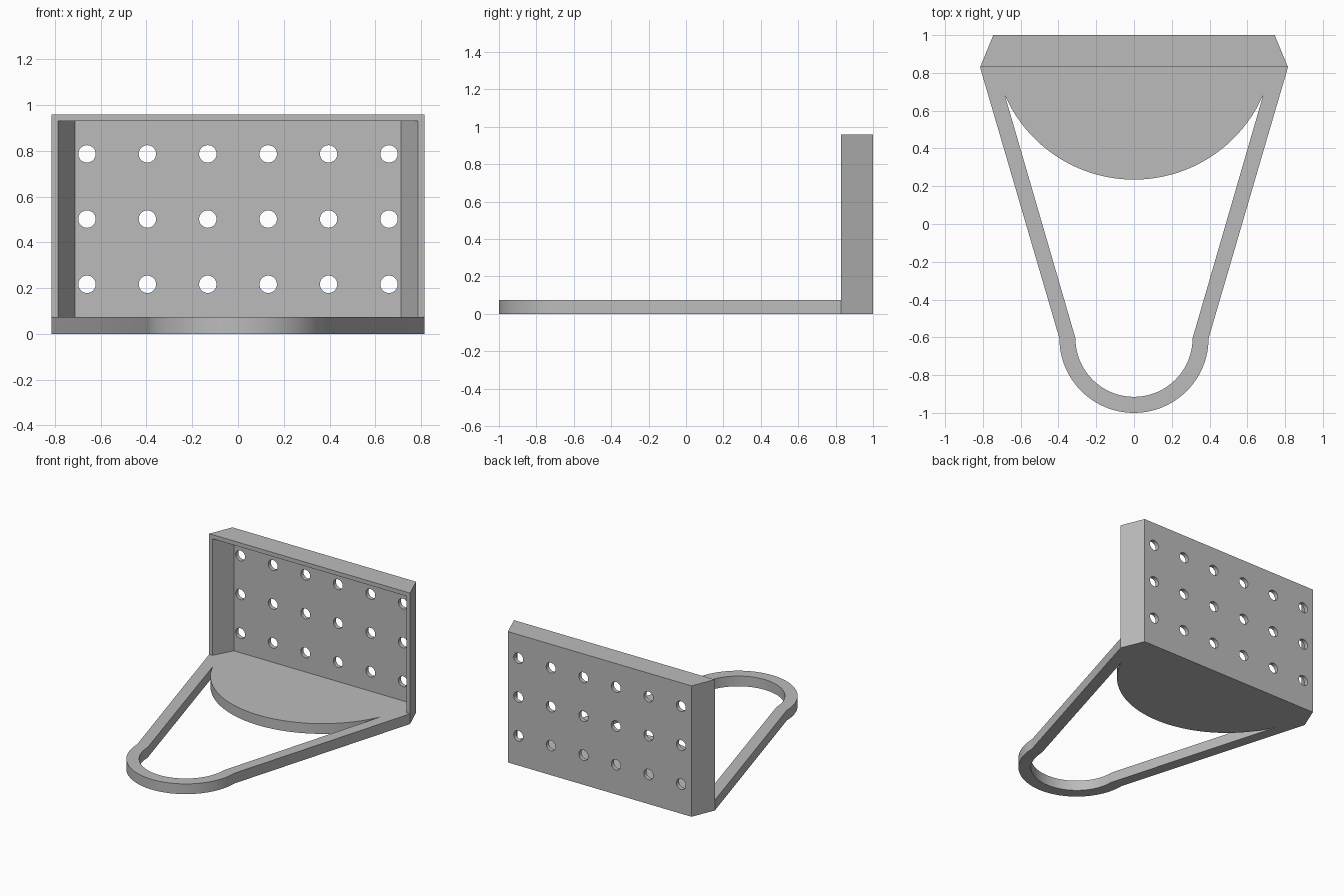
import bpy, bmesh
from math import sin, cos, pi, atan2, hypot
from mathutils import Matrix

cube = bpy.data.objects.get("Cube")
if cube:
    bpy.data.objects.remove(cube, do_unlink=True)

grey = bpy.data.materials.new("plain grey")
grey.use_nodes = True
grey.diffuse_color = (0.5, 0.5, 0.5, 1)
grey.node_tree.nodes["Principled BSDF"].inputs["Base Color"].default_value = (0.5, 0.5, 0.5, 1)

FLOOR = 0.075      # thickness of the base
HEIGHT = 0.96
FRONT = 0.83       # front edge of the upright tray


def arc(cy, r, a0, a1, n):
    """Points on a circle centred on x = 0."""
    return [(r * cos(a0 + (a1 - a0) * i / n), cy + r * sin(a0 + (a1 - a0) * i / n))
            for i in range(n + 1)]


def prism(name, outlines, z0, z1):
    """Filled outlines (later ones are holes) extruded from z0 to z1."""
    curve = bpy.data.curves.new(name, "CURVE")
    curve.dimensions = "2D"
    curve.fill_mode = "BOTH"
    curve.extrude = (z1 - z0) / 2
    for pts in outlines:
        spline = curve.splines.new("POLY")
        spline.points.add(len(pts) - 1)
        for p, (x, y) in zip(spline.points, pts):
            p.co = (x, y, 0, 1)
        spline.use_cyclic_u = True
    temp = bpy.data.objects.new(name + " outline", curve)
    bpy.context.collection.objects.link(temp)
    bpy.context.view_layer.update()
    mesh = bpy.data.meshes.new_from_object(
        temp.evaluated_get(bpy.context.evaluated_depsgraph_get()))
    bpy.data.objects.remove(temp, do_unlink=True)
    bm = bmesh.new()
    bm.from_mesh(mesh)
    bmesh.ops.remove_doubles(bm, verts=bm.verts, dist=0.0001)
    bmesh.ops.translate(bm, verts=bm.verts, vec=(0, 0, (z0 + z1) / 2))
    bmesh.ops.recalc_face_normals(bm, faces=bm.faces)
    bm.to_mesh(mesh)
    bm.free()
    mesh.name = name
    return add_object(name, mesh)


def add_object(name, mesh):
    obj = bpy.data.objects.new(name, mesh)
    bpy.context.collection.objects.link(obj)
    mesh.materials.clear()
    mesh.materials.append(grey)
    return obj


def mirrored(points):
    """Close a right-hand outline with its mirror image."""
    return points + [(-x, y) for x, y in reversed(points)]


def cut(obj, cutter):
    """Subtract the cutter and discard it."""
    mod = obj.modifiers.new("cut", "BOOLEAN")
    mod.operation = "DIFFERENCE"
    mod.solver = "EXACT"
    mod.object = cutter
    cutter.hide_render = True
    bpy.context.view_layer.update()
    mesh = bpy.data.meshes.new_from_object(
        obj.evaluated_get(bpy.context.evaluated_depsgraph_get()))
    obj.modifiers.clear()
    obj.data = mesh
    bpy.data.objects.remove(cutter, do_unlink=True)


# Base: rounded shelf and the long loop, with the opening between them
loop_y = -0.605
outer = [(-0.815, FRONT)] + arc(loop_y, 0.395, pi, 2 * pi, 48) + [(0.815, FRONT)]
tip_x, tip_y, shelf_y, shelf_r = 0.685, 0.685, 0.981, 0.746
tip = atan2(tip_y - shelf_y, tip_x)
opening = arc(loop_y, 0.31, pi, 2 * pi, 48) + arc(shelf_y, shelf_r, tip, -pi - tip, 64)
base = prism("base_loop", [outer, opening], 0, FLOOR)

# Upright tray: tapered box hollowed from the front
tray = prism("upright_tray", [mirrored([(0.815, FRONT), (0.745, 1)])], 0, HEIGHT)
cut(tray, prism("hollow", [mirrored([(0.803, 0.8), (0.713, 0.97)])], FLOOR, 0.93))

# Grid of round holes through the back wall
bm = bmesh.new()
for col in range(6):
    for row in range(3):
        place = Matrix.Translation((-0.66 + 0.264 * col, 1, 0.217 + 0.285 * row))
        bmesh.ops.create_cone(bm, cap_ends=True, segments=32, radius1=0.038,
                              radius2=0.038, depth=0.15,
                              matrix=place @ Matrix.Rotation(pi / 2, 4, "X"))
hole_mesh = bpy.data.meshes.new("holes")
bm.to_mesh(hole_mesh)
bm.free()
cut(tray, add_object("holes", hole_mesh))

# Smooth the curved walls, keep the edges sharp
for obj in (base, tray):
    bpy.ops.object.select_all(action="DESELECT")
    obj.select_set(True)
    bpy.context.view_layer.objects.active = obj
    bpy.ops.object.shade_smooth_by_angle(angle=pi / 9)
